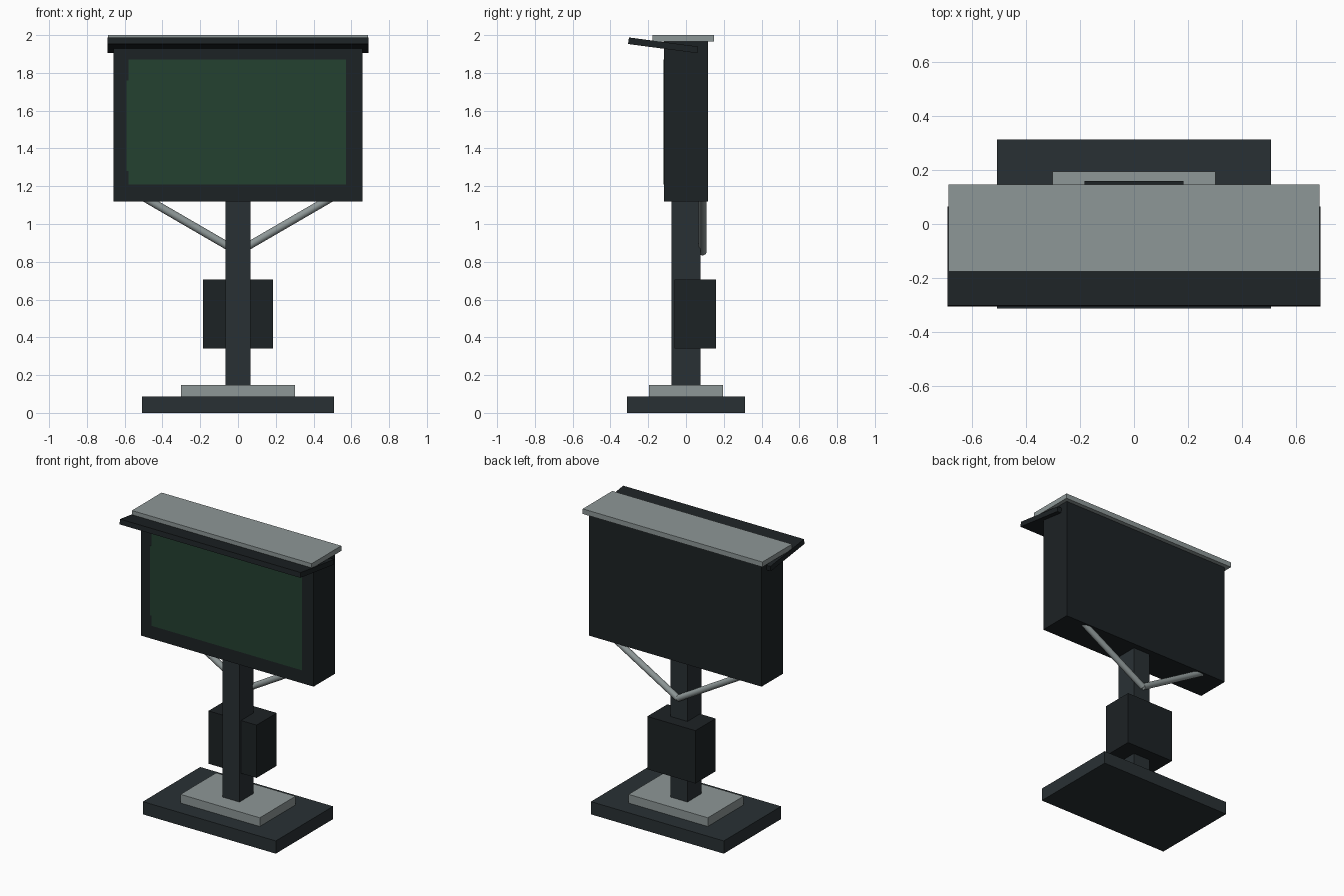
import bpy, math
from mathutils import Vector

if "Cube" in bpy.data.objects:
    bpy.data.objects.remove(bpy.data.objects["Cube"])


def material(name, rgb):
    m = bpy.data.materials.new(name)
    m.diffuse_color = (*rgb, 1)
    m.use_nodes = True
    m.node_tree.nodes["Principled BSDF"].inputs["Base Color"].default_value = m.diffuse_color
    return m


BLACK = material("black_paint", (0.012, 0.016, 0.018))
DARK = material("dark_steel", (0.022, 0.030, 0.034))
STEEL = material("light_steel", (0.27, 0.31, 0.31))
GREEN = material("screen_green", (0.017, 0.052, 0.030))


def box(name, lo, hi, mat, tilt=0):
    lo, hi = Vector(lo), Vector(hi)
    bpy.ops.mesh.primitive_cube_add(size=1, location=(lo + hi) / 2)
    ob = bpy.context.object
    ob.name = name
    ob.scale = hi - lo
    bpy.ops.object.transform_apply(location=False, rotation=False, scale=True)
    ob.rotation_euler.x = tilt
    ob.data.materials.append(mat)
    return ob


def rod(name, a, b, radius, mat):
    a, b = Vector(a), Vector(b)
    d = b - a
    bpy.ops.mesh.primitive_cylinder_add(vertices=24, radius=radius, depth=d.length,
                                        location=(a + b) / 2)
    ob = bpy.context.object
    ob.name = name
    ob.rotation_euler = d.to_track_quat('Z', 'Y').to_euler()
    ob.data.materials.append(mat)
    bpy.ops.object.shade_smooth_by_angle(angle=math.radians(40))
    return ob


# Foot and post
box("base_slab", (-0.508, -0.313, 0), (0.508, 0.313, 0.088), DARK)
box("base_plate", (-0.303, -0.195, 0.086), (0.303, 0.195, 0.148), STEEL)
box("post", (-0.065, -0.077, 0.146), (0.065, 0.077, 1.13), DARK)

# Control cabinet behind the post
box("control_cabinet", (-0.184, -0.06, 0.34), (0.184, 0.16, 0.705), BLACK)

# Diagonal braces carrying the display
for side, s in (("left", -1), ("right", 1)):
    rod("brace_" + side, (0, 0.087, 0.852), (s * 0.5, 0.087, 1.142), 0.021, STEEL)

# Display housing with its screen and slim left edge strip
box("display_housing", (-0.66, -0.117, 1.12), (0.66, 0.117, 1.966), BLACK)
box("screen", (-0.579, -0.119, 1.21), (0.573, -0.10, 1.87), GREEN)
box("screen_edge_strip", (-0.591, -0.1195, 1.28), (-0.57, -0.10, 1.76), GREEN)

# Roof cap and tilted sun visor
box("roof_cap", (-0.687, -0.177, 1.965), (0.687, 0.147, 2.0), STEEL)
box("sun_visor", (-0.691, -0.306, 1.9285), (0.691, 0.064, 1.9635), BLACK,
    tilt=math.radians(-7.5))
